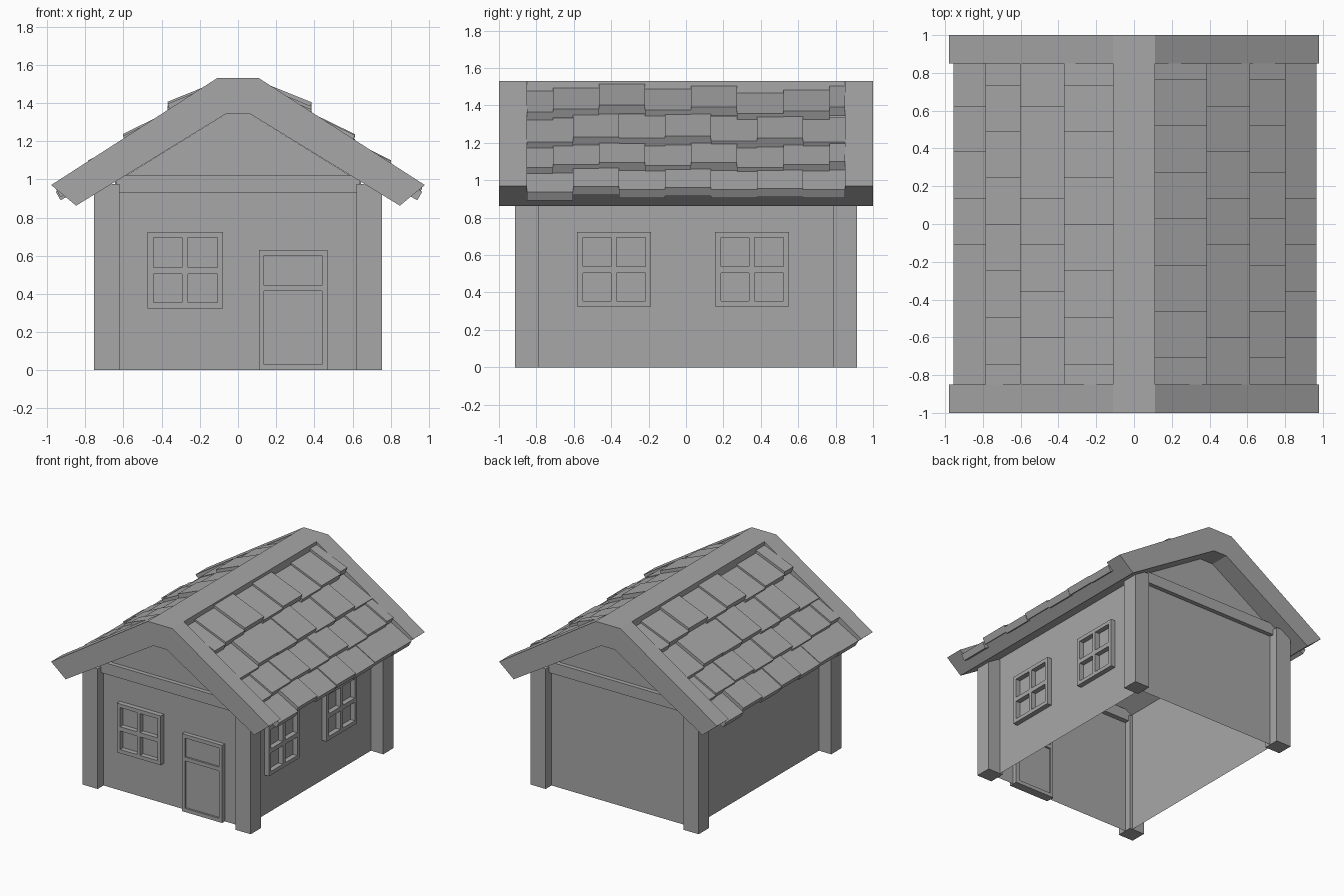
import bpy
import math
from mathutils import Vector

if "Cube" in bpy.data.objects:
    bpy.data.objects.remove(bpy.data.objects["Cube"], do_unlink=True)

grey = bpy.data.materials.new("plain grey")
grey.use_nodes = True
GREY = (0.39, 0.39, 0.39, 1)
grey.diffuse_color = GREY
grey.node_tree.nodes["Principled BSDF"].inputs["Base Color"].default_value = GREY


def make(name, verts, faces):
    mesh = bpy.data.meshes.new(name)
    mesh.from_pydata(verts, [], faces)
    mesh.materials.append(grey)
    obj = bpy.data.objects.new(name, mesh)
    bpy.context.collection.objects.link(obj)
    return obj


def prism(name, profile, y0, y1, skip=()):
    """Extrude an x-z profile (counter-clockwise from the front) along y."""
    n = len(profile)
    verts = [(x, y, z) for y in (y0, y1) for x, z in profile]
    faces = [tuple(range(n)), tuple(range(2 * n - 1, n - 1, -1))]
    for i in range(n):
        if i not in skip:
            j = (i + 1) % n
            faces.append((j, i, n + i, n + j))
    return make(name, verts, faces)


def box(name, x0, x1, y0, y1, z0, z1):
    return prism(name, [(x0, z0), (x1, z0), (x1, z1), (x0, z1)], y0, y1)


def mirrored(half):
    """Complete a right-hand profile, listed from bottom to top."""
    return half + [(-x, z) for x, z in reversed(half)]


def join(name, parts):
    """Merge several meshes into one object."""
    verts, faces = [], []
    for part in parts:
        base = len(verts)
        verts += [v.co.copy() for v in part.data.vertices]
        faces += [tuple(base + i for i in p.vertices) for p in part.data.polygons]
        bpy.data.objects.remove(part, do_unlink=True)
    return make(name, verts, faces)


def framed(name, width, bars, uprights, depth, back):
    """Frame made of horizontal bars and upright bars, front at -depth."""
    parts = [box("bar", 0, width, -depth, back, a, b) for a, b in bars]
    for (_, low), (high, _) in zip(bars, bars[1:]):
        parts += [box("upright", a, b, -depth, back, low, high) for a, b in uprights]
    return join(name, parts)


WALL_X, WALL_Y = 0.645, 0.84

# Walls: open underneath and at the top, gables reaching the roof
wall_shape = mirrored([(WALL_X, 0), (WALL_X, 0.985), (0.06, 1.345)])
prism("walls", wall_shape, -WALL_Y, WALL_Y, skip=(1, 2, 3, 5))

# Corner posts and gable beams
for side, sx in (("left", 1), ("right", -1)):
    for end, sy in (("front", -1), ("back", 1)):
        xs = sorted((sx * 0.62, sx * 0.755))
        ys = sorted((sy * 0.785, sy * 0.915))
        box(f"{end}_{side}_post", *xs, *ys, 0, 0.975)
for end, sy in (("front", -1), ("back", 1)):
    ys = sorted((sy * 0.80, sy * 0.875))
    box(f"{end}_beam", -0.64, 0.64, *ys, 0.93, 1.02)

# Windows: frame with a cross of glazing bars
WINDOW_BARS = [(0, 0.03), (0.18, 0.215), (0.37, 0.40)]
WINDOW_UPRIGHTS = [(0, 0.03), (0.18, 0.21), (0.365, 0.395)]


def window(name):
    return framed(name, 0.395, WINDOW_BARS, WINDOW_UPRIGHTS, 0.04, 0)


window("front_window").location = (-0.473, -WALL_Y, 0.324)
for name, y in (("side_window_front", -0.582), ("side_window_back", 0.156)):
    win = window(name)
    win.location = (WALL_X, y, 0.324)
    win.rotation_euler.z = math.pi / 2

# Door: frame round two recessed panels, passing through the wall
door = framed("door_frame", 0.36, [(0, 0.03), (0.415, 0.445), (0.60, 0.63)],
              [(0, 0.025), (0.33, 0.36)], 0.035, 0.035)
door.location = (0.11, -WALL_Y, 0)
box("door_panels", 0.13, 0.45, -WALL_Y - 0.02, -WALL_Y + 0.02, 0.01, 0.62)

# Roof: full-depth gable edges with a lower bed for the shingles between them
soffit = [(0.06, 1.345), (0.848, 0.862)]
gable = soffit + [(0.979, 0.97), (0.11, 1.53)]
bed = soffit + [(0.935, 0.934), (0.11, 1.466), (0.11, 1.53)]
prism("front_gable_edge", mirrored(gable), -1, -0.85)
prism("back_gable_edge", mirrored(gable), 0.85, 1)
prism("roof_bed", mirrored(bed), -0.85, 0.85)

# Shingles: rows of tilted slabs, each row tucked under the one above
LIFTS = [
    [-3, 0, 4, -1, 2, -5, -2, 2],
    [-3, 2, 1, 3, -2, 1, -3],
    [-3, 0, 2, -1, 2, -3, 0, 3],
    [-4, 2, -1, 1, -1, 0, -1],
]
# Tip position and tilt of each row
LEFT_ROWS = [(0.387, 1.382, 22), (0.614, 1.22, 26), (0.803, 1.083, 27), (0.965, 0.957, 29)]
RIGHT_ROWS = [(0.37, 1.385, 22), (0.603, 1.222, 26), (0.786, 1.083, 27), (0.955, 0.957, 29)]
STEP = 0.246
for side, sx, rows in (("left", 1, LEFT_ROWS), ("right", -1, RIGHT_ROWS)):
    for r, (tip_x, tip_z, tilt) in enumerate(rows):
        tilt = math.radians(tilt)
        up = Vector((-math.cos(tilt), math.sin(tilt))) * 0.3
        down = Vector((-math.sin(tilt), -math.cos(tilt))) * 0.052
        odd_first = 0.14 if sx > 0 else 0.11
        first = -0.85 + (STEP if r % 2 else odd_first)
        slabs = []
        for i, lift in enumerate(LIFTS[r][::sx]):
            y0 = max(-0.85, first + (i - 1) * STEP)
            y1 = min(0.85, first + i * STEP)
            tip = Vector((tip_x, tip_z + lift * 0.0053))
            top = tip + up
            shape = [tip + down, tip, top, top + down]
            if sx < 0:
                shape = [Vector((-p.x, p.y)) for p in reversed(shape)]
            slabs.append(prism("slab", [tuple(p) for p in shape], y0, y1))
        join(f"{side}_shingle_row_{r + 1}", slabs)
